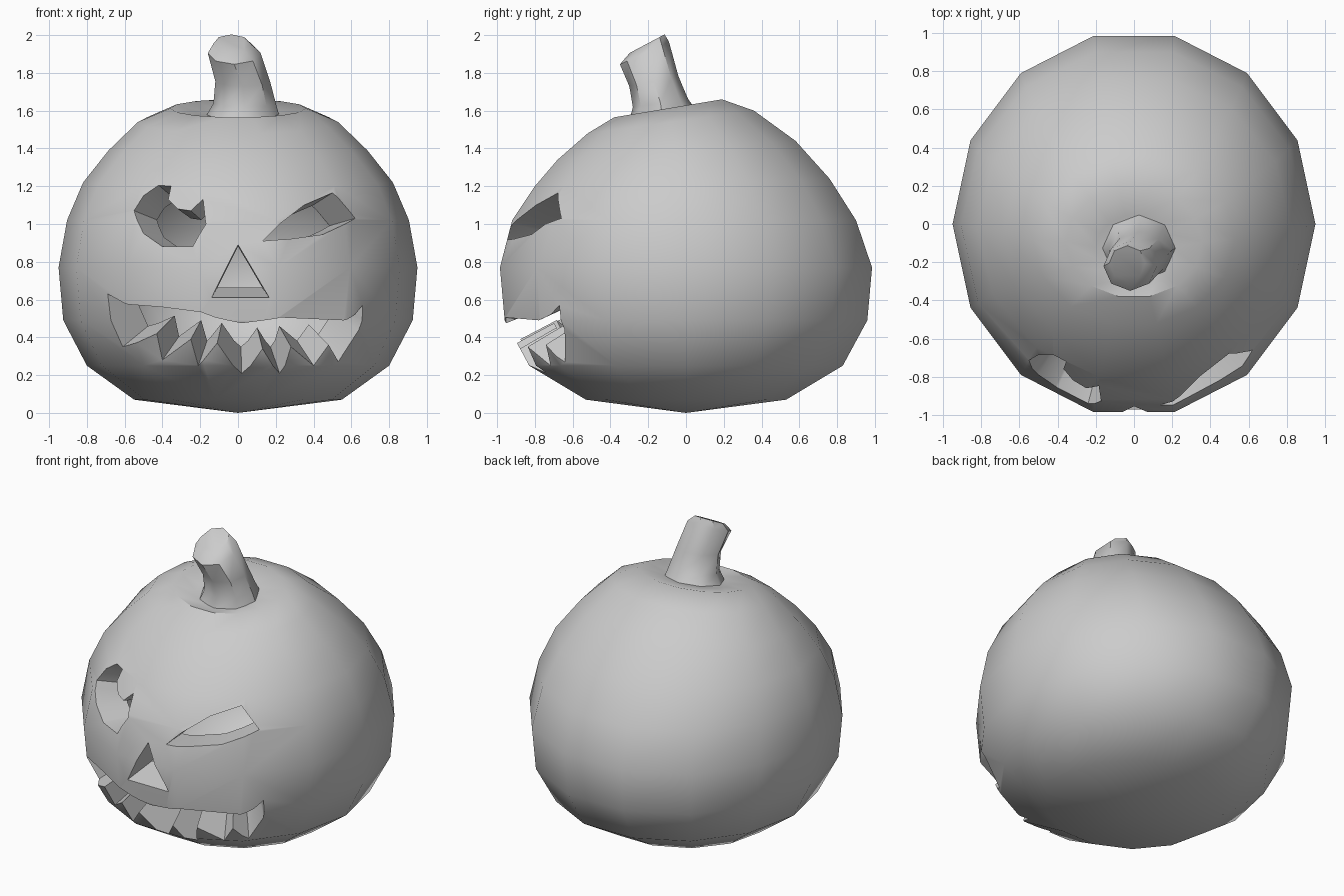
import bpy, bmesh, math
from mathutils import Vector
from mathutils.bvhtree import BVHTree

cube = bpy.data.objects.get("Cube")
if cube:
    bpy.data.objects.remove(cube, do_unlink=True)

mat = bpy.data.materials.new("plain_grey")
mat.use_nodes = True
grey = (0.6, 0.6, 0.6, 1)
mat.diffuse_color = grey
mat.node_tree.nodes["Principled BSDF"].inputs["Base Color"].default_value = grey


def make_object(name, bm):
    bmesh.ops.recalc_face_normals(bm, faces=bm.faces)
    mesh = bpy.data.meshes.new(name)
    bm.to_mesh(mesh)
    bm.free()
    mesh.materials.append(mat)
    ob = bpy.data.objects.new(name, mesh)
    bpy.context.collection.objects.link(ob)
    return ob


def loft(rings, sides, pole=None):
    """Tilted oval rings: left x, right x, front y, front z, back y, back z."""
    bm = bmesh.new()
    loops = []
    for x0, x1, yf, zf, yb, zb in rings:
        loop = []
        for i in range(sides):
            a = 2 * math.pi * i / sides
            s = math.sin(a) / math.cos(math.pi / sides)
            t = (1 + s) / 2
            loop.append(bm.verts.new(((x0 + x1) / 2 + (x1 - x0) / 2 * math.cos(a),
                                      yf + (yb - yf) * t, zf + (zb - zf) * t)))
        loops.append(loop)
    for lo, hi in zip(loops, loops[1:]):
        for i in range(sides):
            j = (i + 1) % sides
            bm.faces.new((lo[i], lo[j], hi[j], hi[i]))
    bm.faces.new(loops[-1])
    if pole:
        tip = bm.verts.new(pole)
        for i in range(sides):
            bm.faces.new((tip, loops[0][(i + 1) % sides], loops[0][i]))
    else:
        bm.faces.new(loops[0][::-1])
    return bm


# Body shell profile: half width, front y and z, back y and z
profile = [(.55, -.53, .07, .53, .07), (.80, -.83, .25, .83, .25),
           (.925, -.96, .49, .96, .49), (.95, -.985, .77, .985, .77),
           (.905, -.92, 1.02, .90, 1.02), (.82, -.80, 1.2, .76, 1.24),
           (.685, -.68, 1.34, .58, 1.44), (.53, -.52, 1.48, .36, 1.60),
           (.36, -.38, 1.565, .19, 1.66), (.2, -.28, 1.55, .04, 1.61)]
rings = [(-p[0],) + p for p in profile]
bm = loft(rings, 14, (0, 0, 0))
tree = BVHTree.FromBMesh(bm)
body = make_object("pumpkin_body", bm)
heart = Vector((0, 0, .85))

# Hollow inside
cavity = make_object("cavity_cutter", loft(rings, 14, (0, 0, 0)))
for v in cavity.data.vertices:
    v.co = heart + (v.co - heart) * .78


def carve_cutter(name, outline):
    """Cone-like cutter running from outside the shell towards its heart."""
    bm = bmesh.new()
    outer, inner = [], []
    for x, z in outline:
        hit = tree.ray_cast(Vector((x, -2, z)), Vector((0, 1, 0)))[0]
        outer.append(bm.verts.new(heart + (hit - heart) * 1.35))
        inner.append(bm.verts.new(heart + (hit - heart) * .6))
    n = len(outline)
    for i in range(n):
        j = (i + 1) % n
        bm.faces.new((outer[i], outer[j], inner[j], inner[i]))
    caps = [bm.faces.new(outer[::-1]), bm.faces.new(inner)]
    bmesh.ops.triangulate(bm, faces=caps)
    return make_object(name, bm)


# Carved face
round_eye = [(-.55, 1.07), (-.5, .95), (-.4, .88), (-.24, .88), (-.17, 1.0),
             (-.185, 1.13), (-.25, 1.07), (-.32, 1.08), (-.37, 1.13),
             (-.355, 1.2), (-.42, 1.205), (-.5, 1.15)]
wink_eye = [(.13, .91), (.22, 1.0), (.35, 1.1), (.5, 1.165), (.62, 1.03),
            (.45, .945), (.27, .92)]
nose = [(0, .89), (.165, .61), (-.14, .61)]
mouth = [(-.69, .63), (-.6, .58), (-.4, .56), (-.2, .535), (-.12, .505),
         (.02, .475), (.22, .505), (.56, .49), (.62, .52), (.66, .57),
         (.64, .44), (.53, .27), (.48, .36), (.4, .25), (.28, .35),
         (.22, .21), (.13, .34), (.02, .21), (-.11, .37), (-.21, .25),
         (-.25, .39), (-.4, .28), (-.43, .42), (-.61, .35)]
cutters = [cavity] + [carve_cutter(n + "_cutter", o) for n, o in (
    ("round_eye", round_eye), ("wink_eye", wink_eye),
    ("nose", nose), ("mouth", mouth))]
for cutter in cutters:
    cutter.hide_render = True
    mod = body.modifiers.new(cutter.name, 'BOOLEAN')
    mod.operation = 'DIFFERENCE'
    mod.solver = 'EXACT'
    mod.object = cutter

# Bake the carving, then drop the cutters
graph = bpy.context.evaluated_depsgraph_get()
carved = bpy.data.meshes.new_from_object(body.evaluated_get(graph))
body.modifiers.clear()
body.data = carved
for cutter in cutters:
    bpy.data.objects.remove(cutter, do_unlink=True)

# Stem, leaning forward with a slanted tip
stem = make_object("stem", loft([
    (-.17, .22, -.29, 1.54, .04, 1.60), (-.13, .2, -.27, 1.62, 0, 1.66),
    (-.12, .17, -.29, 1.73, -.05, 1.78), (-.16, .12, -.34, 1.85, -.1, 1.96),
    (-.13, .06, -.29, 1.91, -.12, 2.0)], 8))

for ob, angle in ((body, 38), (stem, 45)):
    bpy.ops.object.select_all(action='DESELECT')
    ob.select_set(True)
    bpy.context.view_layer.objects.active = ob
    bpy.ops.object.shade_smooth_by_angle(angle=math.radians(angle))
